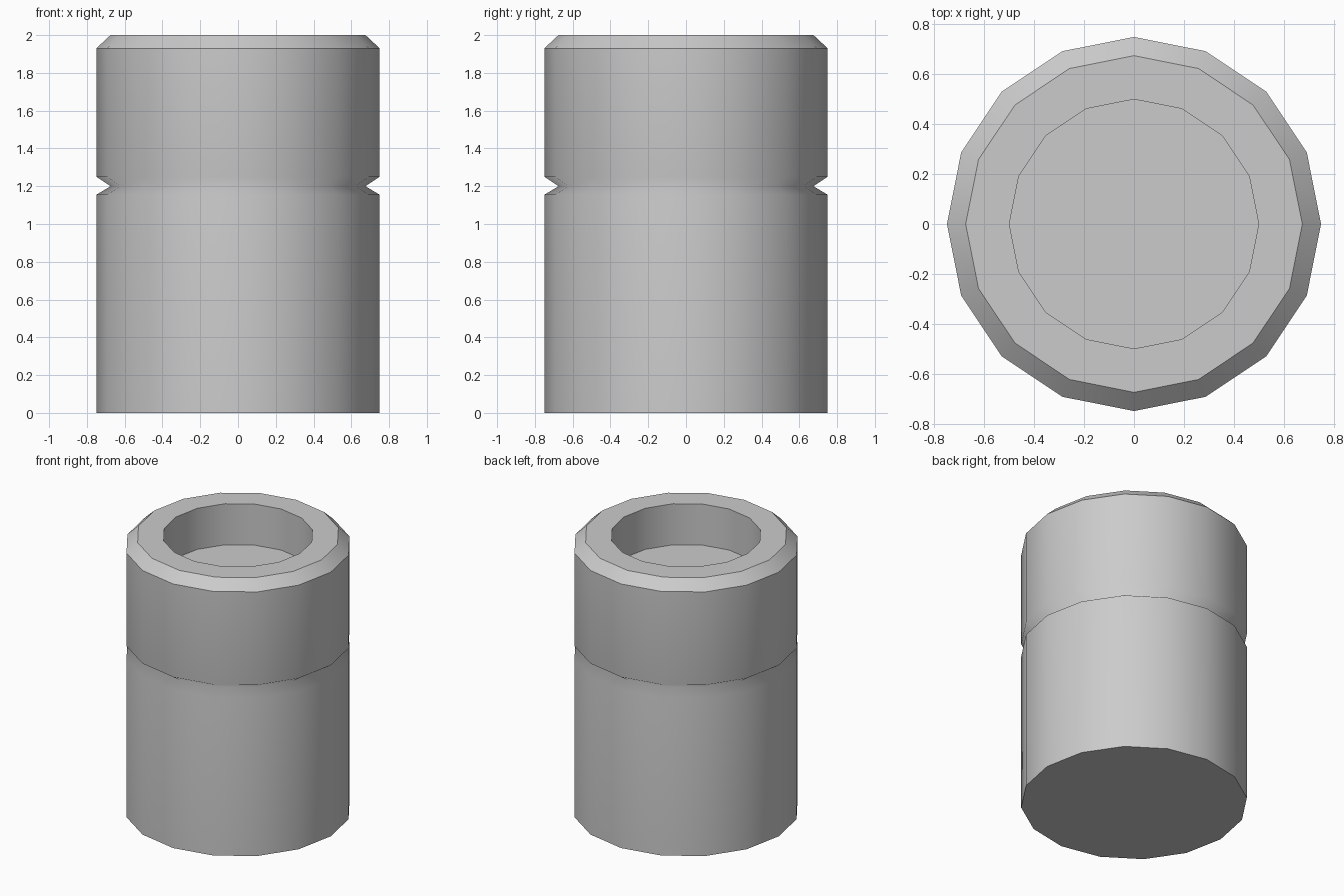
import bpy, bmesh
from math import cos, sin, pi

if "Cube" in bpy.data.objects:
    bpy.data.objects.remove(bpy.data.objects["Cube"])

SIDES = 16

# Profile (radius, height, sharp ring) from the base up and down into the recess
profile = [
    (0.75, 0.00, True),
    (0.75, 1.155, False),   # V groove
    (0.675, 1.20, False),
    (0.75, 1.25, False),
    (0.75, 1.93, True),     # chamfer
    (0.675, 2.00, True),    # rim
    (0.50, 2.00, True),     # recess wall
    (0.50, 1.70, True),     # recess floor
]

bm = bmesh.new()
rings = []
for r, z, _ in profile:
    rings.append([bm.verts.new((r * cos(2 * pi * i / SIDES), r * sin(2 * pi * i / SIDES), z))
                  for i in range(SIDES)])

# Walls
for a, b in zip(rings, rings[1:]):
    for i in range(SIDES):
        j = (i + 1) % SIDES
        bm.faces.new((a[i], a[j], b[j], b[i]))

# Base and recess floor
bm.faces.new(rings[0][::-1])
bm.faces.new(rings[-1])

# Smooth around the body, crisp at rims
for f in bm.faces:
    f.smooth = True
for ring, (_, _, sharp) in zip(rings, profile):
    if sharp:
        for i in range(SIDES):
            bm.edges.get((ring[i], ring[(i + 1) % SIDES])).smooth = False

mesh = bpy.data.meshes.new("grooved_cylinder")
bm.to_mesh(mesh)
bm.free()
body = bpy.data.objects.new("grooved_cylinder", mesh)
bpy.context.collection.objects.link(body)

# Keep the long walls evenly shaded next to the groove
weighted = body.modifiers.new("weighted_normals", 'WEIGHTED_NORMAL')
weighted.keep_sharp = True
